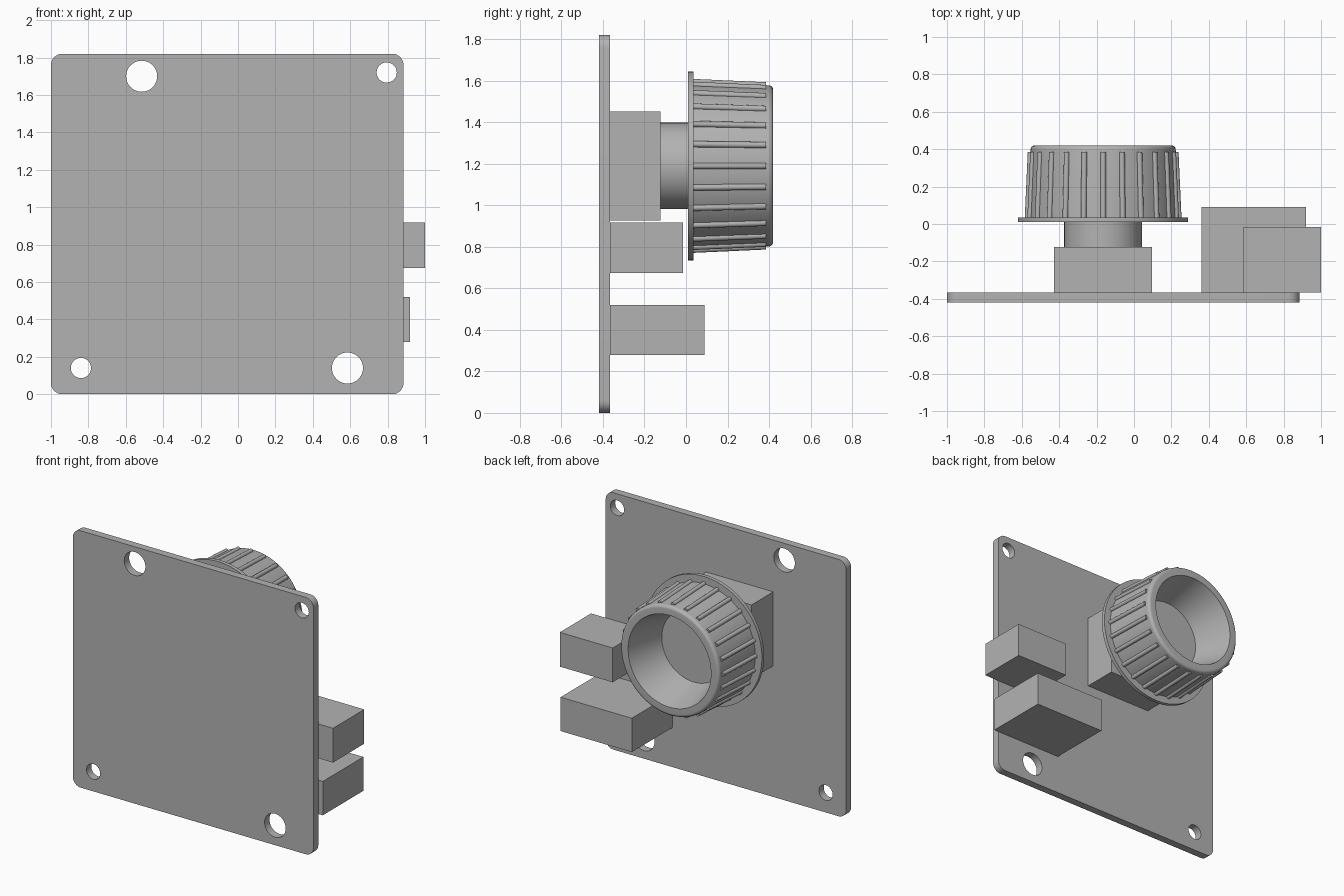
import bpy, bmesh, math
from mathutils import Vector, Matrix

cube = bpy.data.objects.get("Cube")
if cube:
    bpy.data.objects.remove(cube, do_unlink=True)

grey = bpy.data.materials.new("plain grey")
grey.use_nodes = True
colour = (0.45, 0.45, 0.45, 1)
grey.diffuse_color = colour
grey.node_tree.nodes["Principled BSDF"].inputs["Base Color"].default_value = colour

AXIS_X, AXIS_Z = -0.165, 1.19   # lens axis
BOARD_BACK = -0.365


def finish(obj, smooth=False):
    bpy.ops.object.select_all(action='DESELECT')
    obj.select_set(True)
    bpy.context.view_layer.objects.active = obj
    if obj.type == 'CURVE':
        bpy.ops.object.convert(target='MESH')
        obj = bpy.context.object
    obj.data.materials.clear()
    obj.data.materials.append(grey)
    if smooth:
        bpy.ops.object.shade_smooth_by_angle(angle=math.radians(35))
    return obj


def from_bmesh(name, bm, smooth=False):
    bmesh.ops.recalc_face_normals(bm, faces=bm.faces)
    mesh = bpy.data.meshes.new(name)
    bm.to_mesh(mesh)
    bm.free()
    obj = bpy.data.objects.new(name, mesh)
    bpy.context.collection.objects.link(obj)
    return finish(obj, smooth)


def box(name, x0, x1, y0, y1, z0, z1):
    bm = bmesh.new()
    size = Matrix.Diagonal((x1 - x0, y1 - y0, z1 - z0, 1))
    centre = Matrix.Translation(((x0 + x1) / 2, (y0 + y1) / 2, (z0 + z1) / 2))
    bmesh.ops.create_cube(bm, size=1, matrix=centre @ size)
    return from_bmesh(name, bm)


def turned(name, profile, steps=96):
    """Spin a profile of (radius, y) points about the lens axis."""
    bm = bmesh.new()
    points = [bm.verts.new((AXIS_X + r, y, AXIS_Z)) for r, y in profile]
    edges = [bm.edges.new(pair) for pair in zip(points, points[1:])]
    bmesh.ops.spin(bm, geom=points + edges, cent=(AXIS_X, 0, AXIS_Z),
                   axis=(0, 1, 0), angle=math.tau, steps=steps)
    bmesh.ops.remove_doubles(bm, verts=bm.verts, dist=0.0001)
    return from_bmesh(name, bm, True)


def arc(cx, cz, radius, start, sweep, count):
    return [(cx + radius * math.cos(start + sweep * i / count),
             cz + radius * math.sin(start + sweep * i / count))
            for i in range(count + 1)]


# Circuit board: rounded outline with four through holes
curve = bpy.data.curves.new("circuit_board", 'CURVE')
curve.dimensions = '2D'
curve.fill_mode = 'BOTH'
curve.extrude = 0.0275


def outline(points):
    spline = curve.splines.new('POLY')
    spline.points.add(len(points) - 1)
    for p, (x, z) in zip(spline.points, points):
        p.co = (x, z, 0, 1)
    spline.use_cyclic_u = True


corner = 0.06
left, right, top = -1, 0.885, 1.82
corners = [(right - corner, top - corner), (left + corner, top - corner),
           (left + corner, corner), (right - corner, corner)]
outline([p for i, (x, z) in enumerate(corners)
         for p in arc(x, z, corner, i * math.pi / 2, math.pi / 2, 8)])
for x, z, r in [(-0.515, 1.70, 0.083), (0.585, 0.14, 0.083),
                (0.795, 1.72, 0.054), (-0.84, 0.14, 0.054)]:
    outline(arc(x, z, r, 0, math.tau, 40)[:-1])
board = bpy.data.objects.new("circuit_board", curve)
board.rotation_euler.x = math.pi / 2
board.location.y = BOARD_BACK - 0.0275
bpy.context.collection.objects.link(board)
finish(board, True)

# Blocks mounted on the back of the board
box("lens_mount", -0.428, 0.097, BOARD_BACK, -0.122, 0.928, 1.453)
box("upper_connector", 0.585, 1.0, BOARD_BACK, -0.015, 0.675, 0.918)
box("lower_connector", 0.362, 0.92, BOARD_BACK, 0.09, 0.28, 0.52)

# Lens neck, flange and hollow barrel with a rounded rim
turned("lens_neck", [(0, -0.122), (0.208, -0.122), (0.208, 0.012), (0, 0.012)])
turned("lens_flange", [(0, 0.01), (0.455, 0.01), (0.455, 0.036), (0, 0.036)])
rim = arc(0.366, 0.398, 0.022, 0, math.pi / 2, 6)
turned("lens_barrel", [(0, 0.034), (0.403, 0.034)] + rim
       + [(0.325, 0.42), (0.25, 0.15), (0, 0.15)])

# Grip ribs: slim tapered rods around the barrel
bm = bmesh.new()
count = 24
for i in range(count):
    a = math.tau * i / count
    out = Vector((math.cos(a), 0, math.sin(a)))
    base = Vector((AXIS_X, 0.034, AXIS_Z)) + out * 0.404
    tip = Vector((AXIS_X, 0.385, AXIS_Z)) + out * 0.388
    along = tip - base
    turn = Vector((0, 0, 1)).rotation_difference(along).to_matrix().to_4x4()
    bmesh.ops.create_cone(bm, cap_ends=True, segments=16, radius1=0.015,
                          radius2=0.015, depth=along.length,
                          matrix=Matrix.Translation((base + tip) / 2) @ turn)
from_bmesh("grip_ribs", bm, True)
